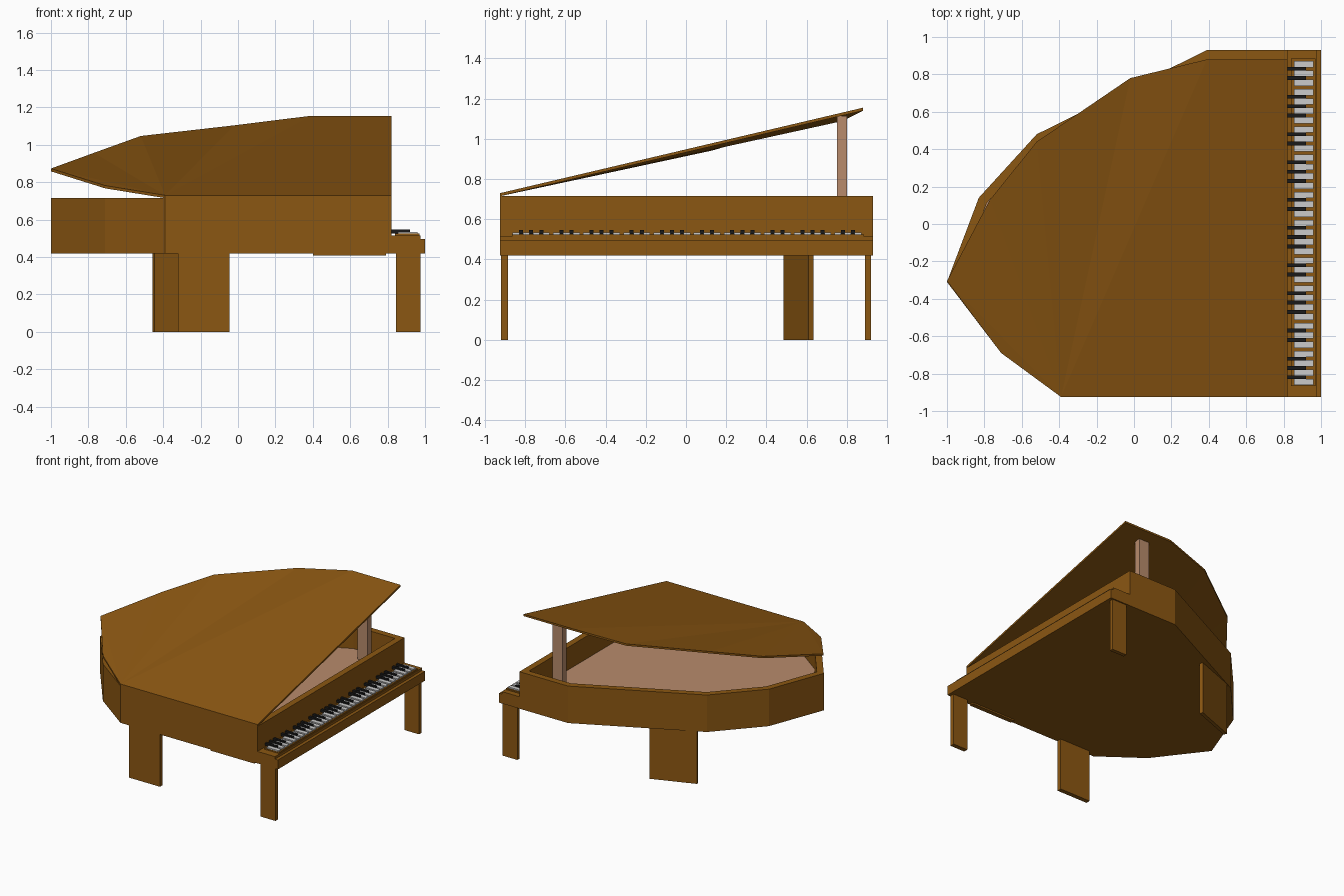
import bpy, bmesh, math
from mathutils import Matrix

if "Cube" in bpy.data.objects:
    bpy.data.objects.remove(bpy.data.objects["Cube"])


def material(name, rgb):
    m = bpy.data.materials.new(name)
    m.diffuse_color = (*rgb, 1)
    m.use_nodes = True
    m.node_tree.nodes["Principled BSDF"].inputs["Base Color"].default_value = m.diffuse_color
    return m


WOOD = material("wood", (0.26, 0.095, 0.006))
BOARD = material("pale_wood", (0.48, 0.26, 0.15))
IVORY = material("ivory", (0.8, 0.8, 0.8))
EBONY = material("ebony", (0.01, 0.01, 0.01))


def finish(bm, name, mat):
    bmesh.ops.recalc_face_normals(bm, faces=bm.faces[:])
    me = bpy.data.meshes.new(name)
    bm.to_mesh(me)
    bm.free()
    me.materials.append(mat)
    ob = bpy.data.objects.new(name, me)
    bpy.context.collection.objects.link(ob)
    return ob


def add_box(bm, x, y, z):
    size = Matrix.Diagonal((x[1] - x[0], y[1] - y[0], z[1] - z[0], 1))
    mid = Matrix.Translation((sum(x) / 2, sum(y) / 2, sum(z) / 2))
    bmesh.ops.create_cube(bm, size=1, matrix=mid @ size)


def box(name, mat, x, y, z):
    bm = bmesh.new()
    add_box(bm, x, y, z)
    return finish(bm, name, mat)


def inset(pts, d):
    # Shrink a clockwise outline by a constant distance
    out = []
    for i, (x, y) in enumerate(pts):
        px, py = pts[i - 1]
        nx, ny = pts[(i + 1) % len(pts)]
        a = math.atan2(y - py, x - px)
        b = math.atan2(ny - y, nx - x)
        n1, n2 = (math.sin(a), -math.cos(a)), (math.sin(b), -math.cos(b))
        k = d / (1 + n1[0] * n2[0] + n1[1] * n2[1])
        out.append((x + k * (n1[0] + n2[0]), y + k * (n1[1] + n2[1])))
    return out


# Case: closed bottom, hollow top with a rim and sounding board
outline = [(0.82, -0.925), (-0.39, -0.925), (-0.71, -0.69), (-1, -0.31),
           (-0.83, 0.14), (-0.52, 0.48), (0.39, 0.93), (0.82, 0.93)]
inner = inset(outline, 0.05)
FLOOR = 0.535
n = len(outline)
bm = bmesh.new()
rings = [[bm.verts.new((x, y, z)) for x, y in pts] for pts, z in
         ((outline, 0.42), (outline, 0.715), (inner, 0.715), (inner, FLOOR))]
for lo, hi in zip(rings, rings[1:]):
    for i in range(n):
        j = (i + 1) % n
        bm.faces.new((lo[i], lo[j], hi[j], hi[i]))
bm.faces.new(rings[0])
bm.faces.new(rings[-1])
case = finish(bm, "case", WOOD)
case.data.materials.append(BOARD)
for f in case.data.polygons:
    if f.normal.z > 0.9 and abs(f.center.z - FLOOR) < 0.01:
        f.material_index = 1

# Raised lid, a fan of slightly uneven facets from the hinge corner
top = [(-0.39, -0.925, 0.73), (-0.71, -0.69, 0.782), (-1, -0.305, 0.873),
       (-0.77, 0.13, 0.957), (-0.52, 0.44, 1.047), (-0.02, 0.78, 1.104),
       (0.39, 0.88, 1.155), (0.82, 0.88, 1.155), (0.82, -0.925, 0.73)]
bm = bmesh.new()
up = [bm.verts.new(p) for p in top]
down = [bm.verts.new((x, y, z - 0.015)) for x, y, z in top]
for ring in (up, down):
    for i in range(1, len(top) - 1):
        bm.faces.new((ring[0], ring[i], ring[i + 1]))
for i in range(len(top)):
    j = (i + 1) % len(top)
    bm.faces.new((up[i], up[j], down[j], down[i]))
finish(bm, "lid", WOOD)

box("lid_prop", BOARD, (0.53, 0.62), (0.75, 0.80), (FLOOR, 1.115))

# Keyboard bed and the ledge that carries the keys
box("key_bed", WOOD, (0.82, 1.0), (-0.925, 0.93), (0.42, 0.495))
box("key_ledge", WOOD, (0.82, 0.975), (-0.925, 0.93), (0.495, 0.515))
box("key_rest", WOOD, (0.84, 0.97), (-0.865, 0.885), (0.515, 0.525))

# Five octaves of keys
white, black = bmesh.new(), bmesh.new()
Y0, STEP = -0.87, 0.05
for i in range(35):
    y = Y0 + i * STEP
    add_box(white, (0.855, 0.96), (y + 0.008, y + 0.042), (0.52, 0.535))
    if i % 7 not in (3, 6):
        add_box(black, (0.82, 0.92), (y + 0.04, y + 0.06), (0.526, 0.546))
finish(white, "white_keys", IVORY)
finish(black, "black_keys", EBONY)

# Legs
for side, y in (("left", (-0.92, -0.885)), ("right", (0.89, 0.92))):
    box("keyboard_leg_" + side, WOOD, (0.845, 0.975), y, (0, 0.43))
box("side_leg", WOOD, (-0.32, -0.045), (-0.92, -0.885), (0, 0.43))
leg = box("tail_leg", WOOD, (-0.178, 0.178), (-0.0135, 0.0135), (0, 0.43))
leg.location = (-0.285, 0.56, 0)
leg.rotation_euler.z = math.radians(20.5)

# Thin strip under the case
box("under_strip", WOOD, (0.40, 0.79), (-0.92, -0.885), (0.408, 0.43))
